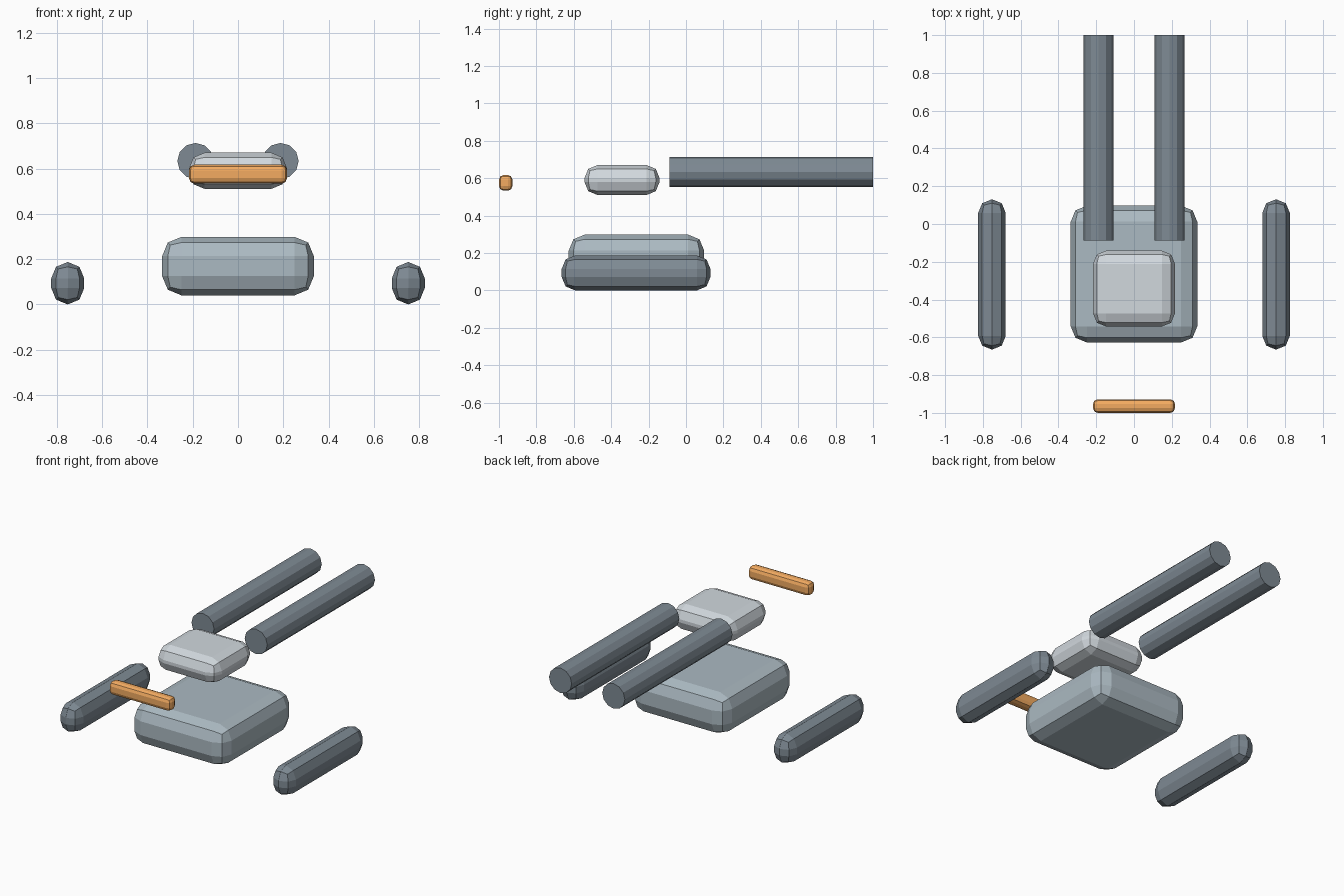
import bpy
import math

if "Cube" in bpy.data.objects:
    bpy.data.objects.remove(bpy.data.objects["Cube"])


def paint(name, r, g, b):
    mat = bpy.data.materials.new(name)
    mat.diffuse_color = (r, g, b, 1)
    mat.use_nodes = True
    mat.node_tree.nodes["Principled BSDF"].inputs["Base Color"].default_value = mat.diffuse_color
    return mat


hull_grey = paint("hull_grey", 0.41, 0.49, 0.54)
light_grey = paint("light_grey", 0.64, 0.69, 0.73)
dark_grey = paint("dark_grey", 0.21, 0.255, 0.295)
orange = paint("orange", 0.9, 0.41, 0.12)


def rounded_box(name, x, y, z, bevel, mat):
    """Box given by (min, max) ranges, with two-step chamfered edges."""
    ranges = (x, y, z)
    bpy.ops.mesh.primitive_cube_add(size=1, location=[(a + b) / 2 for a, b in ranges])
    ob = bpy.context.object
    ob.name = name
    ob.scale = [b - a for a, b in ranges]
    bpy.ops.object.transform_apply(location=False, rotation=False, scale=True)
    mod = ob.modifiers.new("chamfer", 'BEVEL')
    mod.width = bevel
    mod.segments = 2
    mod.limit_method = 'NONE'
    ob.data.materials.append(mat)


def tube(name, x, z, radius, y0, y1, mat):
    """Twelve-sided cylinder lying along y."""
    bpy.ops.mesh.primitive_cylinder_add(
        vertices=12, radius=radius, depth=y1 - y0,
        location=(x, (y0 + y1) / 2, z), rotation=(math.pi / 2, 0, 0))
    bpy.context.object.name = name
    bpy.context.object.data.materials.append(mat)


# central hull and the smaller block floating above it
rounded_box("hull", (-0.335, 0.335), (-0.627, 0.097), (0.04, 0.298), 0.085, hull_grey)
rounded_box("upper_block", (-0.217, 0.217), (-0.543, -0.141), (0.51, 0.67), 0.07, light_grey)

# side pods and rear tubes, mirrored left and right
for side, s in (("left", -1), ("right", 1)):
    cx = s * 0.752
    rounded_box(side + "_pod", (cx - 0.073, cx + 0.073), (-0.665, 0.131),
                (0.0, 0.187), 0.0725, dark_grey)
    tube(side + "_tube", s * 0.188, 0.633, 0.08, -0.087, 1.0, dark_grey)

# orange front bar
rounded_box("front_bar", (-0.217, 0.217), (-1.0, -0.928), (0.533, 0.617), 0.025, orange)
